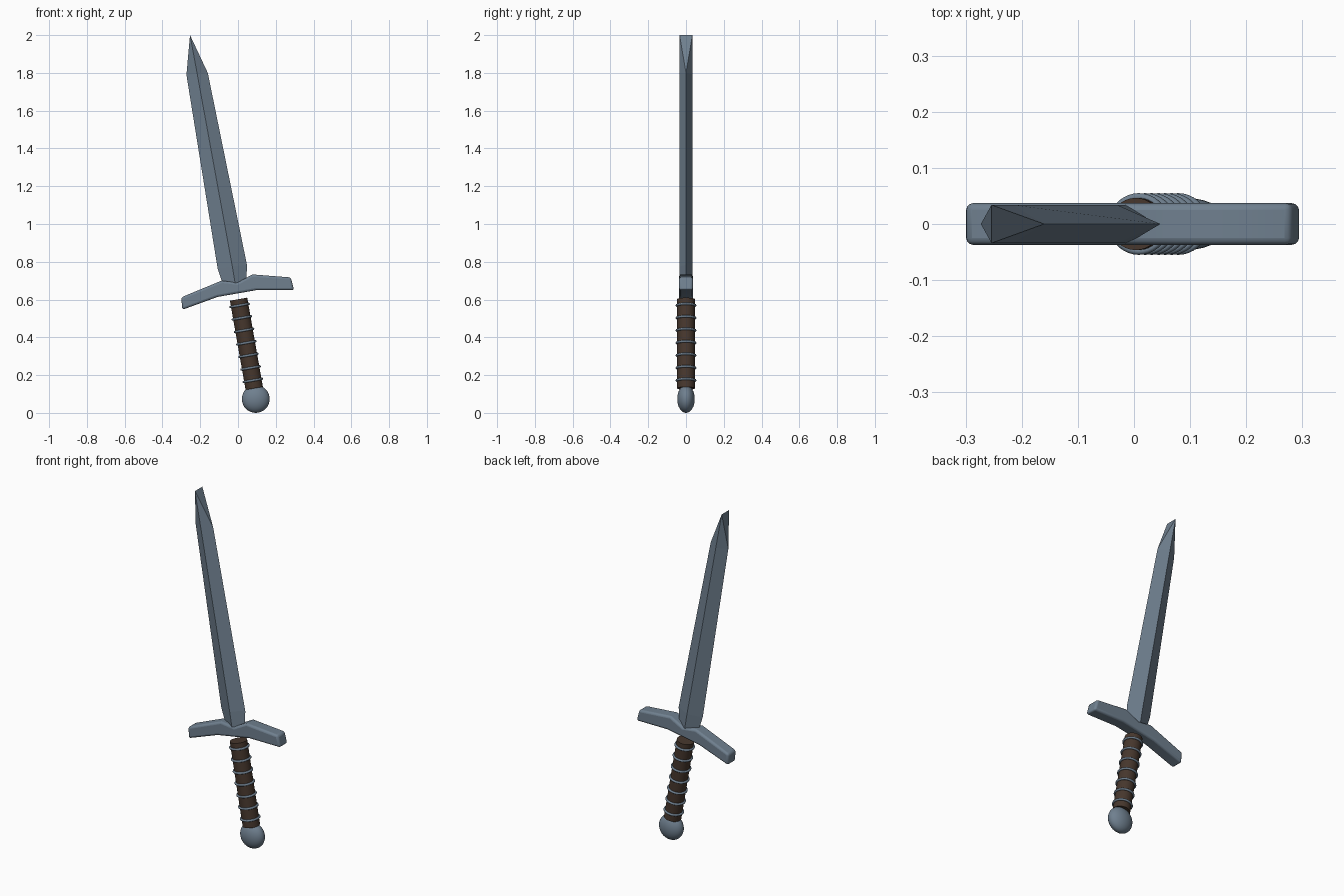
import bpy, bmesh, math
from mathutils import Vector

if "Cube" in bpy.data.objects:
    bpy.data.objects.remove(bpy.data.objects["Cube"])


def material(name, rgb):
    m = bpy.data.materials.new(name)
    m.diffuse_color = (*rgb, 1)
    m.use_nodes = True
    m.node_tree.nodes["Principled BSDF"].inputs["Base Color"].default_value = m.diffuse_color
    return m


steel = material("blue_grey_steel", (0.16, 0.215, 0.275))
leather = material("dark_brown_leather", (0.062, 0.038, 0.026))


def add_mesh(name, bm, mat):
    bmesh.ops.recalc_face_normals(bm, faces=bm.faces)
    me = bpy.data.meshes.new(name)
    bm.to_mesh(me)
    bm.free()
    ob = bpy.data.objects.new(name, me)
    bpy.context.collection.objects.link(ob)
    me.materials.append(mat)
    return ob


def smooth(ob, angle=35):
    bpy.ops.object.select_all(action='DESELECT')
    ob.select_set(True)
    bpy.context.view_layer.objects.active = ob
    bpy.ops.object.shade_smooth_by_angle(angle=math.radians(angle))


# Blade: diamond sections (left edge, ridge, right edge), ending in a chisel tip
T = 0.034
sections = [
    ((-0.075, 0.665), (-0.010, 0.655), (0.045, 0.680)),
    ((-0.108, 0.765), (-0.030, 0.775), (0.047, 0.785)),
    ((-0.273, 1.790), (-0.216, 1.795), (-0.160, 1.800)),
]
bm = bmesh.new()
rings = []
for left, mid, right in sections:
    pts = [(left[0], 0, left[1]), (mid[0], -T, mid[1]),
           (right[0], 0, right[1]), (mid[0], T, mid[1])]
    rings.append([bm.verts.new(p) for p in pts])
for a, b in zip(rings, rings[1:]):
    for i in range(4):
        j = (i + 1) % 4
        bm.faces.new((a[i], a[j], b[j], b[i]))
bm.faces.new(rings[0])
front, back = (bm.verts.new((-0.254, y, 2.0)) for y in (-T, T))
l, f, r, k = rings[-1]
for face in ((l, f, front), (f, r, front), (r, k, back), (k, l, back),
             (l, front, back), (r, back, front)):
    bm.faces.new(face)
add_mesh("blade", bm, steel)

# Crossguard: bent bar profile extruded through y, with rounded edges
profile = [(-0.300, 0.612), (-0.295, 0.546), (-0.108, 0.614), (0.098, 0.650),
           (0.297, 0.650), (0.280, 0.717), (0.077, 0.733), (-0.003, 0.690),
           (-0.087, 0.700)]
bm = bmesh.new()
face = bm.faces.new([bm.verts.new((x, -0.037, z)) for x, z in profile])
ext = bmesh.ops.extrude_face_region(bm, geom=[face])
bmesh.ops.translate(bm, vec=(0, 0.074, 0),
                    verts=[v for v in ext["geom"] if isinstance(v, bmesh.types.BMVert)])
guard = add_mesh("crossguard", bm, steel)
bev = guard.modifiers.new("rounded_edges", 'BEVEL')
bev.width = 0.012
bev.segments = 3
bev.limit_method = 'ANGLE'
bev.angle_limit = math.radians(40)
smooth(guard)

# Grip: straight tilted cylinder
top, bottom = Vector((0.003, 0, 0.602)), Vector((0.086, 0, 0.130))
axis = top - bottom
rot = axis.to_track_quat('Z', 'Y').to_euler()
bpy.ops.mesh.primitive_cylinder_add(vertices=32, radius=0.0465, depth=axis.length,
                                    location=(top + bottom) / 2, rotation=rot)
grip = bpy.context.object
grip.name = "grip"
grip.data.materials.append(leather)
smooth(grip)

# Wire bands spaced evenly along the grip
for i in range(7):
    z = 0.172 + 0.0662 * i
    pos = bottom + axis * ((z - bottom.z) / axis.z)
    bpy.ops.mesh.primitive_torus_add(major_radius=0.0485, minor_radius=0.0065,
                                     major_segments=36, minor_segments=10,
                                     location=pos, rotation=rot)
    band = bpy.context.object
    band.name = f"grip_band_{i + 1}"
    band.data.materials.append(steel)
    smooth(band, 60)

# Pommel: ball flattened front to back
bpy.ops.mesh.primitive_uv_sphere_add(segments=32, ring_count=16, radius=0.0735,
                                     location=(0.094, 0, 0.0735))
pommel = bpy.context.object
pommel.name = "pommel"
pommel.scale = (1, 0.63, 1)
pommel.data.materials.append(steel)
smooth(pommel, 60)
